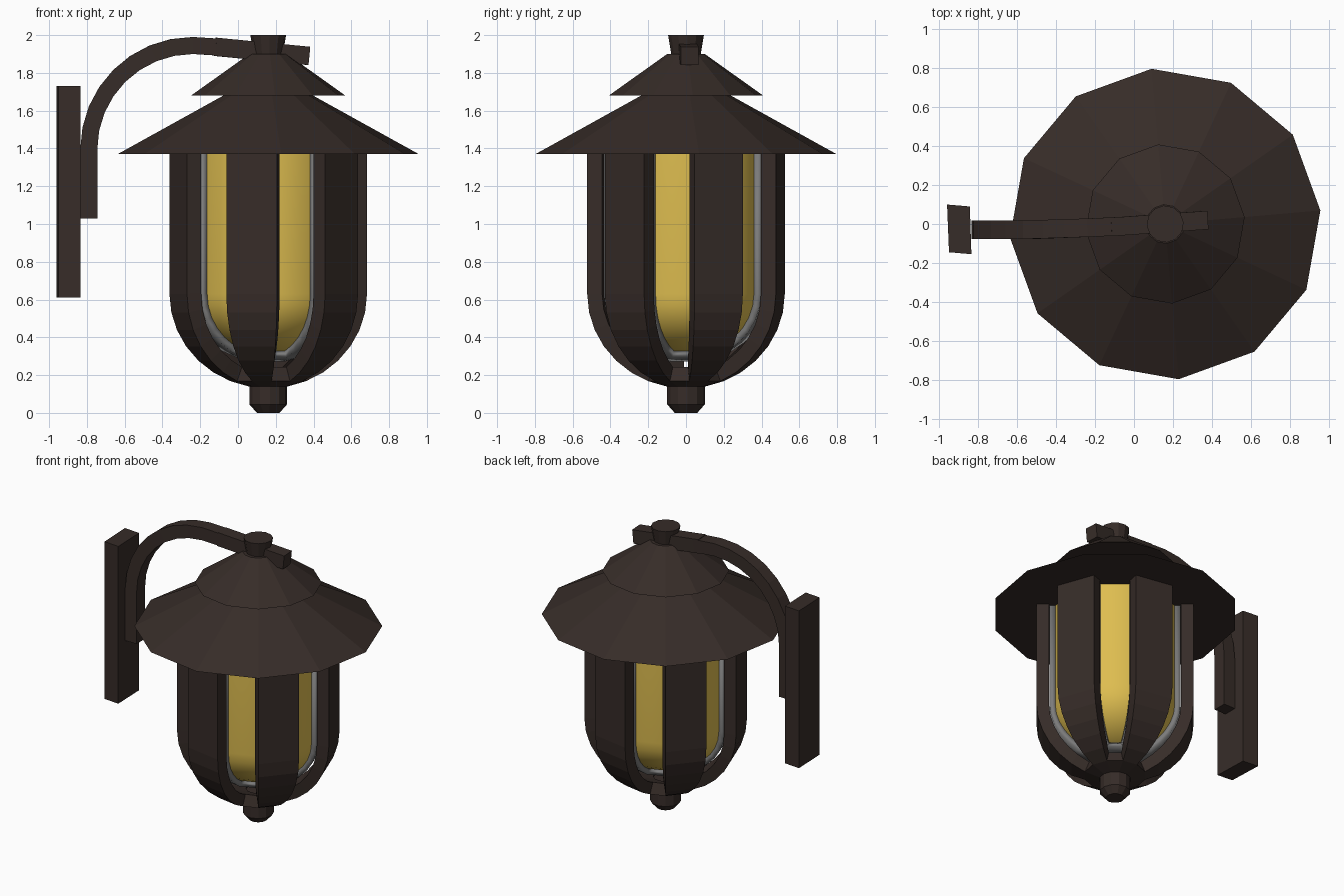
import bpy, bmesh, math
from mathutils import Vector

if "Cube" in bpy.data.objects:
    bpy.data.objects.remove(bpy.data.objects["Cube"])

CX, OFF, N = 0.16, math.radians(5), 12   # lantern axis, twist, sides


def material(name, rgb):
    m = bpy.data.materials.new(name)
    m.diffuse_color = (*rgb, 1)
    m.use_nodes = True
    m.node_tree.nodes["Principled BSDF"].inputs["Base Color"].default_value = m.diffuse_color
    return m


BROWN = material("dark_bronze", (0.037, 0.025, 0.021))
AMBER = material("amber_glow", (0.73, 0.51, 0.08))
GREY = material("glass_frame", (0.2, 0.2, 0.2))


def finish(name, bm, mat, smooth=None):
    bmesh.ops.recalc_face_normals(bm, faces=bm.faces)
    me = bpy.data.meshes.new(name)
    bm.to_mesh(me)
    bm.free()
    me.materials.append(mat)
    ob = bpy.data.objects.new(name, me)
    bpy.context.collection.objects.link(ob)
    if smooth:
        bpy.context.view_layer.objects.active = ob
        ob.select_set(True)
        bpy.ops.object.shade_smooth_by_angle(angle=math.radians(smooth))
        ob.select_set(False)
    return ob


def lathe(name, profile, mat, gap_rows=0, caps=True, smooth=None, thick=0):
    """Revolve (radius, z) points; the first gap_rows bands lose every other face."""
    bm = bmesh.new()
    rings = [[bm.verts.new((CX + r * math.cos(OFF + math.tau * i / N),
                            r * math.sin(OFF + math.tau * i / N), z)) for i in range(N)]
             for r, z in profile]
    for row, (a, b) in enumerate(zip(rings, rings[1:])):
        for i in range(N):
            if row < gap_rows and i % 2:
                continue
            j = (i + 1) % N
            bm.faces.new((a[i], b[i], b[j], a[j]))   # profile runs top to bottom
    if caps:
        bm.faces.new(rings[0])
        bm.faces.new(rings[-1])
    for v in [v for v in bm.verts if not v.link_faces]:
        bm.verts.remove(v)
    ob = finish(name, bm, mat, smooth)
    if thick:
        # make sure normals face outward so the wall grows inward
        p = ob.data.polygons[0]
        if p.normal.dot(p.center - Vector((CX, 0, p.center.z))) < 0:
            ob.data.flip_normals()
        mod = ob.modifiers.new("wall", "SOLIDIFY")
        mod.thickness, mod.offset = thick, -1
    return ob


def bowl(r, h, top, last):
    """Straight wall above an elliptical bottom."""
    pts = [(r, top)]
    for k in range(last + 1):
        t = math.radians(11.25 * k)
        pts.append((r * math.cos(t), 0.63 - h * math.sin(t)))
    return pts


def sweep(name, path, w, t, mat):
    """Rectangular bar along a path lying close to the xz plane."""
    bm = bmesh.new()
    pts = [Vector(p) for p in path]
    rings = []
    for i, p in enumerate(pts):
        d = pts[min(i + 1, len(pts) - 1)] - pts[max(i - 1, 0)]
        n = Vector((-d.z, 0, d.x)).normalized() * t / 2
        s = Vector((-d.y, abs(d.x) + abs(d.z), 0)).normalized() * w / 2
        rings.append([bm.verts.new(p + q) for q in (n + s, n - s, -n - s, -n + s)])
    for a, b in zip(rings, rings[1:]):
        for i in range(4):
            bm.faces.new((a[i], a[(i + 1) % 4], b[(i + 1) % 4], b[i]))
    bm.faces.new(rings[0])
    bm.faces.new(rings[-1])
    return finish(name, bm, mat)


# lantern cage, inner frame and glowing core
lathe("cage_ribs", bowl(0.525, 0.5, 1.38, 7), BROWN, gap_rows=7, caps=False, thick=0.08)
lathe("glass_frame", bowl(0.437, 0.365, 1.38, 7), GREY, gap_rows=7, caps=False,
      smooth=35, thick=0.037)
lathe("glow_core", bowl(0.403, 0.325, 1.38, 7), AMBER, smooth=35)

# roof tiers, top cap and bottom finial
lathe("lower_roof", [(0.22, 1.69), (0.8, 1.37)], BROWN)
lathe("upper_roof", [(0.1, 1.9), (0.41, 1.68)], BROWN)
lathe("top_cap", [(0.095, 2.0), (0.075, 1.88)], BROWN)
lathe("bottom_finial", [(0.1, 0.2), (0.1, 0.045), (0.06, 0.0)], BROWN)

# curved bracket arm
arm = [(-0.79, -0.03, 1.03), (-0.79, -0.03, 1.22)]
for k in range(9):
    a = math.radians(180 - 11.25 * k)
    x = -0.24 + 0.55 * math.cos(a)
    arm.append((x, -0.03 + 0.015 * max(0, (x + 0.55) / 0.43), 1.395 + 0.55 * math.sin(a)))
arm.append((-0.08, -0.012, 1.935))
sweep("bracket_arm", arm, 0.095, 0.09, BROWN)

# straight bar through the cap
sweep("top_bar", [(-0.12, -0.015, 1.938), (0.375, 0.02, 1.89)], 0.095, 0.097, BROWN)

# wall plate, slightly skewed
bm = bmesh.new()
corners = [(-0.96, 0.10), (-0.95, -0.145), (-0.835, -0.155), (-0.843, 0.09)]
face = bm.faces.new([bm.verts.new((x, y, 0.61)) for x, y in corners])
top = bmesh.ops.extrude_face_region(bm, geom=[face])["geom"]
bmesh.ops.translate(bm, vec=(0, 0, 1.12),
                    verts=[v for v in top if isinstance(v, bmesh.types.BMVert)])
if not any(abs(f.normal.z) > 0.9 and f.calc_center_median().z < 0.7 for f in bm.faces):
    bm.faces.new([v for v in bm.verts if v.co.z < 0.7])
finish("wall_plate", bm, BROWN)
